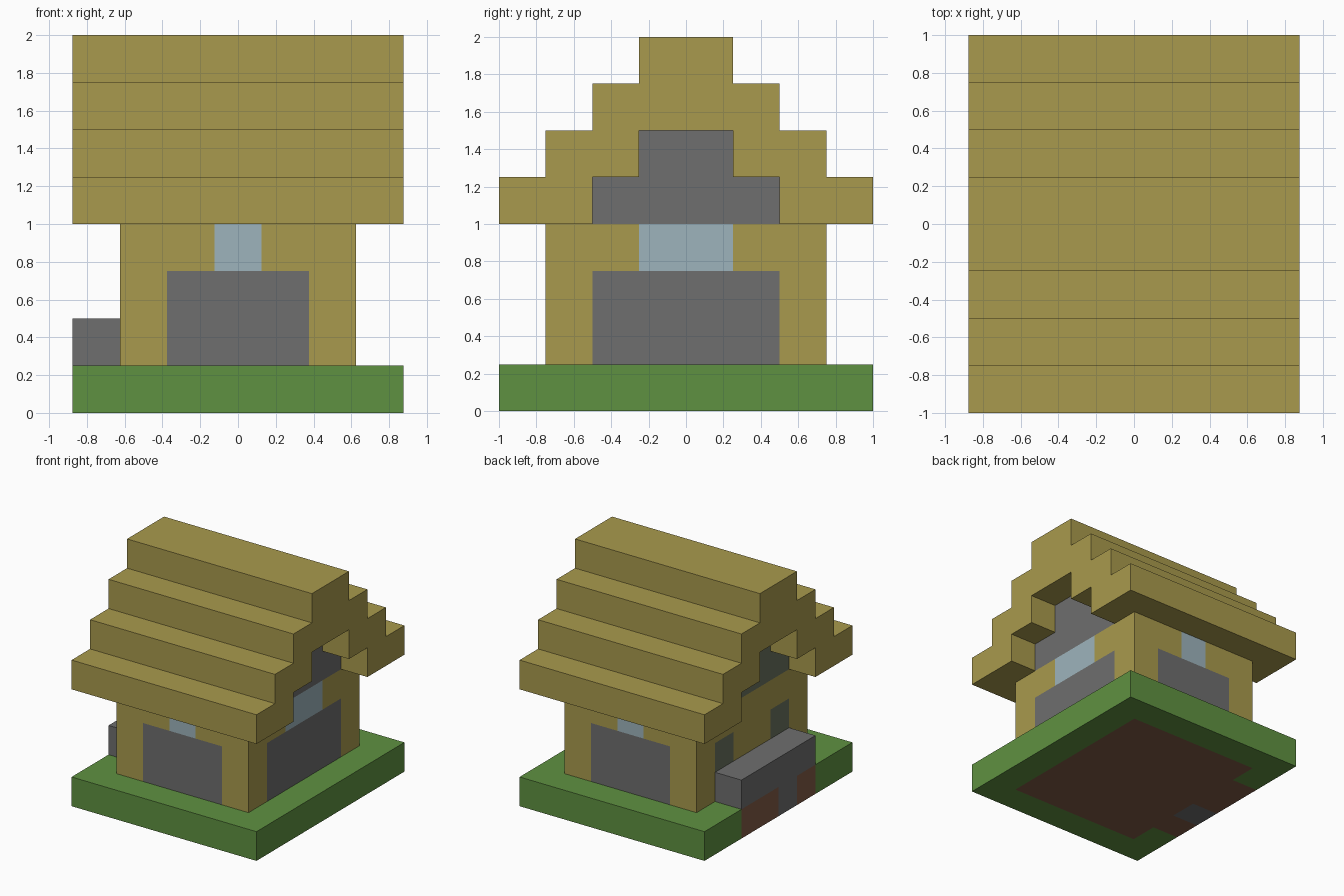
import bpy, bmesh
from mathutils import Vector

default = bpy.data.objects.get("Cube")
if default:
    bpy.data.objects.remove(default, do_unlink=True)


def material(name, r, g, b):
    """Flat material from 0-255 display values, converted to linear."""
    def lin(c):
        c /= 255
        return c / 12.92 if c <= 0.04045 else ((c + 0.055) / 1.055) ** 2.4
    colour = (lin(r), lin(g), lin(b), 1)
    m = bpy.data.materials.new(name)
    m.use_nodes = True
    m.diffuse_color = colour
    m.node_tree.nodes["Principled BSDF"].inputs["Base Color"].default_value = colour
    return m


wood = material("wood planks", 169, 154, 77)
stone = material("grey stone", 110, 110, 110)
moss = material("mossy stone", 106, 114, 94)
glass = material("pale blue glass", 157, 180, 188)
grass = material("green grass", 95, 145, 65)
dirt = material("brown dirt", 128, 90, 69)


def finish(name, bm, mats, rule=None):
    """Turn a bmesh into an object, colouring faces by rule(centre, normal)."""
    bmesh.ops.recalc_face_normals(bm, faces=bm.faces)
    bm.normal_update()
    if rule:
        for f in bm.faces:
            f.material_index = mats.index(rule(f.calc_center_median(), f.normal))
    mesh = bpy.data.meshes.new(name)
    bm.to_mesh(mesh)
    bm.free()
    for m in mats:
        mesh.materials.append(m)
    obj = bpy.data.objects.new(name, mesh)
    bpy.context.collection.objects.link(obj)
    return obj


def box(name, lo, hi, mats, cuts=((), (), ()), rule=None):
    """Box between two corners, with its faces cut along x, y and z positions."""
    lo, hi = Vector(lo), Vector(hi)
    bm = bmesh.new()
    bmesh.ops.create_cube(bm, size=1)
    for v in bm.verts:
        v.co = (lo + hi) / 2 + v.co * (hi - lo)
    for axis, places in enumerate(cuts):
        normal = Vector((axis == 0, axis == 1, axis == 2))
        for p in places:
            bmesh.ops.bisect_plane(bm, geom=bm.verts[:] + bm.edges[:] + bm.faces[:],
                                   plane_co=normal * p, plane_no=normal)
    return finish(name, bm, mats, rule)


def gable_prism(name, half_profile, half_length, mats, rule=None):
    """Mirror a (y, z) half profile and extrude it along x."""
    points = half_profile + [(-y, z) for y, z in reversed(half_profile)]
    bm = bmesh.new()
    face = bm.faces.new([bm.verts.new((-half_length, y, z)) for y, z in points])
    new = bmesh.ops.extrude_face_region(bm, geom=[face])["geom"]
    bmesh.ops.translate(bm, vec=(2 * half_length, 0, 0),
                        verts=[v for v in new if isinstance(v, bmesh.types.BMVert)])
    return finish(name, bm, mats, rule)


def steps(y, z, count, size=0.25):
    """Stair outline climbing inwards from (y, z)."""
    out = []
    for i in range(count):
        out += [(y - i * size, z + i * size), (y - i * size, z + (i + 1) * size)]
    return out


# Ground: grass with the dirt footprint and one stone showing below and at the left edge
def ground_rule(c, n):
    if n.z < -0.5 or n.x < -0.5:
        if c.x < -0.625 and abs(c.y) < 0.5:
            return stone if -0.25 < c.y < 0 else dirt
        if n.z < -0.5 and abs(c.x) < 0.625 and abs(c.y) < 0.75:
            return dirt
    return grass


box("ground", (-0.875, -1, 0), (0.875, 1, 0.25), [grass, dirt, stone],
    ((-0.625, 0.625), (-0.75, -0.5, -0.25, 0, 0.5, 0.75), ()), ground_rule)


# Walls: stone panels with windows above, mossy panels beside a plank door
def wall_rule(c, n):
    if abs(n.z) > 0.5:
        return wood
    low = c.z < 0.75
    if n.x < -0.5:
        return moss if low and 0.25 < abs(c.y) < 0.5 else wood
    along, panel, window = (c.y, 0.5, 0.25) if n.x > 0.5 else (c.x, 0.375, 0.125)
    if low and abs(along) < panel:
        return stone
    return glass if not low and abs(along) < window else wood


box("walls", (-0.625, -0.75, 0.25), (0.625, 0.75, 1), [wood, stone, moss, glass],
    ((-0.375, -0.125, 0.125, 0.375), (-0.5, -0.25, 0.25, 0.5), (0.75,)), wall_rule)

# Stone step along the left wall
box("stone_step", (-0.875, -0.5, 0.25), (-0.625, 0.5, 0.5), [stone])

# Gable infill set back under the roof
inner = steps(0.5, 1, 2)
gable_prism("gable_wall", inner, 0.625, [stone, moss],
            lambda c, n: moss if n.x < -0.5 else stone)

# Stepped roof shell: outer stairs, then back down along the inner stairs
outer = steps(1, 1, 4)
bm = bmesh.new()
outline = outer + [(-y, z) for y, z in reversed(outer)]
outline += [(-y, z) for y, z in inner] + inner[::-1]
ring = bm.faces.new([bm.verts.new((-0.875, y, z)) for y, z in outline])
new = bmesh.ops.extrude_face_region(bm, geom=[ring])["geom"]
bmesh.ops.translate(bm, vec=(1.75, 0, 0),
                    verts=[v for v in new if isinstance(v, bmesh.types.BMVert)])
finish("roof", bm, [wood])
